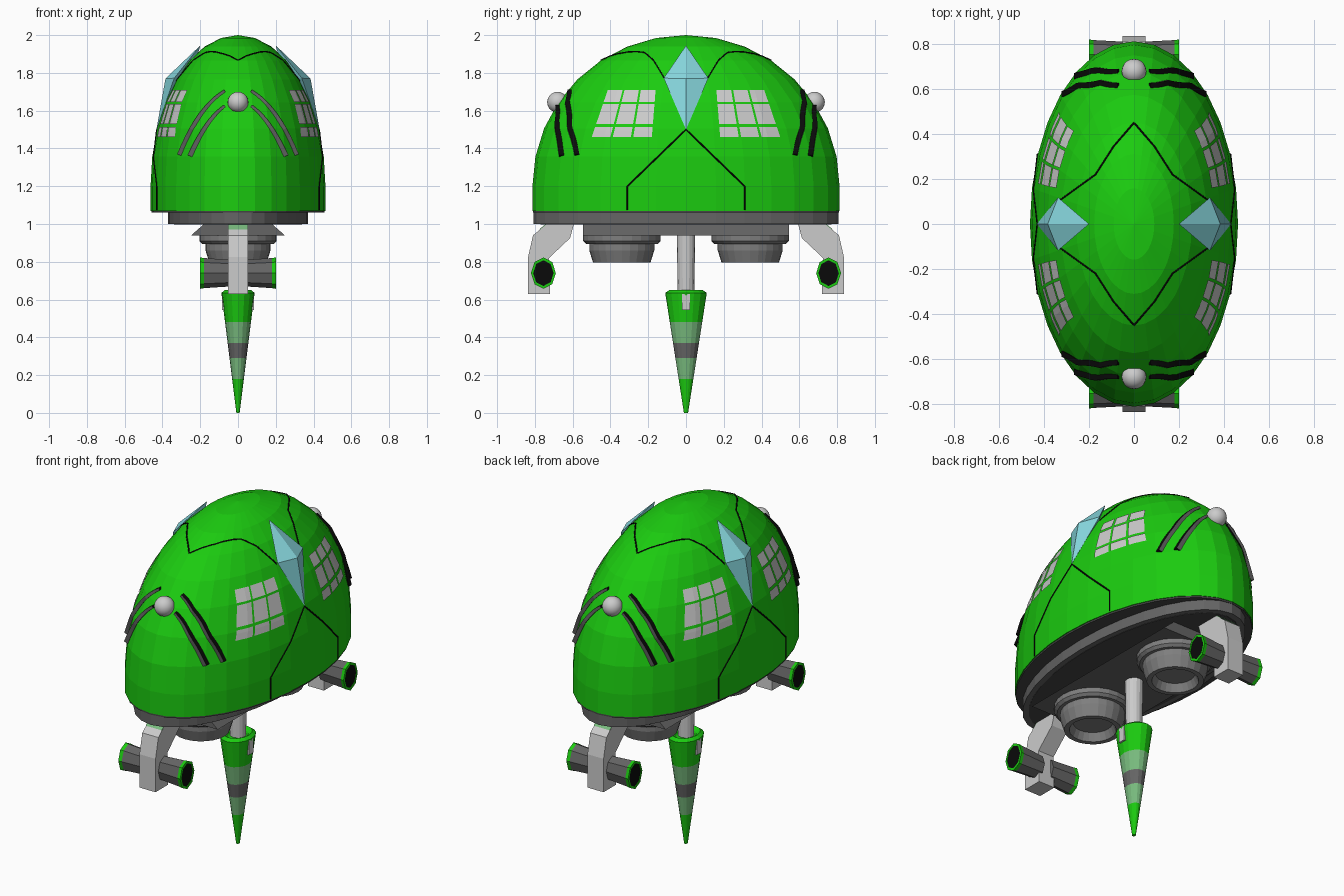
import bpy, bmesh, math
from mathutils import Vector
from mathutils.bvhtree import BVHTree

if "Cube" in bpy.data.objects:
    bpy.data.objects.remove(bpy.data.objects["Cube"])


def mat(name, r, g, b):
    m = bpy.data.materials.new(name)
    m.diffuse_color = (r, g, b, 1)
    m.use_nodes = True
    m.node_tree.nodes["Principled BSDF"].inputs["Base Color"].default_value = m.diffuse_color
    return m


GREEN = mat("green", .011, .6, .005)
PALE = mat("pale_green", .19, .5, .21)
BLUE = mat("glass_blue", .25, .7, .75)
BLACK = mat("black", .003, .003, .003)
SHADOW = mat("underside_grey", .06, .06, .06)
DARK = mat("dark_grey", .13, .13, .13)
MID = mat("mid_grey", .21, .21, .21)
LIGHT = mat("light_grey", .62, .62, .62)


def make(name, verts, faces, material):
    bm = bmesh.new()
    vs = [bm.verts.new(v) for v in verts]
    for f in faces:
        bm.faces.new([vs[i] for i in f])
    bmesh.ops.remove_doubles(bm, verts=bm.verts, dist=1e-5)
    bmesh.ops.recalc_face_normals(bm, faces=bm.faces)
    me = bpy.data.meshes.new(name)
    bm.to_mesh(me)
    bm.free()
    me.materials.append(material)
    ob = bpy.data.objects.new(name, me)
    bpy.context.collection.objects.link(ob)
    return ob


def lathe(name, profile, n, material, sx=1, sy=1, loc=(0, 0, 0), along_x=False):
    """Revolve (radius, height) pairs into an elliptical solid."""
    verts = []
    for r, h in profile:
        for i in range(n):
            a = 2 * math.pi * i / n
            p = (r * sx * math.cos(a), r * sy * math.sin(a), h)
            if along_x:
                p = (p[2], p[1], p[0])
            verts.append(Vector(p) + Vector(loc))
    faces = [(k * n + i, k * n + (i + 1) % n, (k + 1) * n + (i + 1) % n, (k + 1) * n + i)
             for k in range(len(profile) - 1) for i in range(n)]
    if profile[0][0] > 0:
        faces.append(tuple(range(n)))
    if profile[-1][0] > 0:
        faces.append(tuple(range((len(profile) - 1) * n, len(profile) * n)))
    return make(name, verts, faces, material)


def prism(name, pts, axis, half, material):
    """Extrude a 2D outline symmetrically along x (y,z points) or y (x,z points)."""
    n = len(pts)
    verts = [(s * half, a, b) if axis == 'x' else (a, s * half, b)
             for s in (-1, 1) for a, b in pts]
    faces = [tuple(range(n)), tuple(range(n, 2 * n))]
    faces += [(i, (i + 1) % n, n + (i + 1) % n, n + i) for i in range(n)]
    return make(name, verts, faces, material)


# Dome shell: half ellipsoid on a short straight skirt
dome = [(1, 1.07)]
dome += [(math.cos(math.radians(11.25 * i)), 1.2 + .8 * math.sin(math.radians(11.25 * i)))
         for i in range(8)] + [(0, 2.0)]
shell = lathe("dome_shell", dome, 32, GREEN, .463, .813)
tree = BVHTree.FromPolygons([v.co for v in shell.data.vertices],
                            [p.vertices for p in shell.data.polygons])


def on_shell(a, b, view, lift=.004):
    """Project view-plane coordinates onto the shell; view is +x, -x, +y, -y or +z."""
    s = -1 if view[0] == '-' else 1
    k = 'xyz'.index(view[1])
    o = [a, b]
    o.insert(k, 3 * s)
    d = Vector((0, 0, 0))
    d[k] = -s
    hit, normal, _, _ = tree.ray_cast(Vector(o), d)
    return hit + normal * lift


def line(name, pts, view):
    """Thin seam drawn on the shell through view-plane points."""
    c = bpy.data.curves.new(name, 'CURVE')
    c.dimensions = '3D'
    c.bevel_depth, c.bevel_resolution = .004, 0
    path = []
    for (a, b), (e, f) in zip(pts, pts[1:]):
        path += [on_shell(a + (e - a) * t / 12, b + (f - b) * t / 12, view, .001)
                 for t in range(13)]
    sp = c.splines.new('POLY')
    sp.points.add(len(path) - 1)
    for p, co in zip(sp.points, path):
        p.co = (*co, 1)
    c.materials.append(BLACK)
    bpy.context.collection.objects.link(bpy.data.objects.new(name, c))


# Side seams, roof seams, gems and windows
for side, sx in (("right", 1), ("left", -1)):
    view = '+x' if sx > 0 else '-x'
    line(side + "_door_seam", [(-.31, 1.075), (-.31, 1.2), (0, 1.5), (.31, 1.2), (.31, 1.075)], view)
    for sy in (-1, 1):
        line(side + "_roof_seam", [(0, sy * .45), (sx * .09, sy * .345), (sx * .17, sy * .22),
                                   (sx * .325, sy * .108)], '+z')
    gem = [(.2, 0, 1.945), (.338, -.118, 1.772), (.432, 0, 1.5), (.338, .118, 1.772),
           (.384, 0, 1.77), (.25, 0, 1.75)]
    make(side + "_gem", [(sx * x, y, z) for x, y, z in gem],
         [(i, (i + 1) % 4, k) for i in range(4) for k in (4, 5)], BLUE)

    # Nine panes per window, narrower towards the top
    for sy in (-1, 1):
        verts, faces, m = [], [], 4
        for u0, u1 in ((0, .31), (.35, .65), (.69, 1)):
            for v0, v1 in ((0, .21), (.27, .7), (.745, 1)):
                base = len(verts)
                for j in range(m):
                    for i in range(m):
                        u = u0 + (u1 - u0) * i / (m - 1)
                        v = v0 + (v1 - v0) * j / (m - 1)
                        inner, outer = .18 - .02 * v, .497 - .085 * v
                        verts.append(on_shell(sy * (inner + (outer - inner) * u),
                                              1.46 + .248 * v, view, .005))
                faces += [(base + j * m + i, base + j * m + i + 1,
                           base + (j + 1) * m + i + 1, base + (j + 1) * m + i)
                          for j in range(m - 1) for i in range(m - 1)]
        panes = make(side + "_window", verts, faces, LIGHT)
        for p in panes.data.polygons:
            if p.normal.x * sx < 0:
                p.flip()

# Curved raised stripes with black edges, and a lamp, on each end
for end, sy in (("front", -1), ("back", 1)):
    view = '-y' if sy < 0 else '+y'
    for sx in (-1, 1):
        for a, b, c in (((.07, 1.705), (.21, 1.62), (.31, 1.365)),
                        ((.07, 1.625), (.165, 1.56), (.255, 1.36))):
            verts, n = [], 10
            for i in range(n + 1):
                t = i / n
                x, z = (a[k] * (1 - t) ** 2 + 2 * b[k] * t * (1 - t) + c[k] * t * t for k in (0, 1))
                d = Vector([2 * (1 - t) * (b[k] - a[k]) + 2 * t * (c[k] - b[k]) for k in (0, 1)])
                d.normalize()
                w = .012 * (.6 + .5 * t)
                y = on_shell(sx * x, z, view).y
                for s in (-1, 1):
                    for depth in (.012, -.014):
                        verts.append((sx * (x - d.y * s * w), y + sy * depth, z + d.x * s * w))
            faces = [(0, 1, 3, 2), (4 * n, 4 * n + 1, 4 * n + 3, 4 * n + 2)]
            for i in range(0, 4 * n, 4):
                faces += [(i + p, i + q, i + q + 4, i + p + 4)
                          for p, q in ((0, 1), (1, 3), (3, 2), (2, 0))]
            stripe = make(end + "_stripe", verts, faces, DARK)
            stripe.data.materials.append(BLACK)
            for p in stripe.data.polygons:
                p.material_index = 0 if p.normal.y * sy > .4 else 1
    lamp = [(.055 * math.sin(math.pi * i / 10), -.055 * math.cos(math.pi * i / 10)) for i in range(11)]
    lamp[0], lamp[-1] = (0, -.055), (0, .055)
    ball = lathe(end + "_lamp", lamp, 20, LIGHT, loc=(0, sy * .68, 1.645))
    ball.data.polygons.foreach_set("use_smooth", [True] * len(ball.data.polygons))

# Base rim, dark underside, belly plate
lathe("base_lip", [(1, 1.06), (1, 1.0705)], 32, SHADOW, .458, .81)
lathe("base_rim", [(1, 1.0), (1, 1.062)], 32, DARK, .37, .808)
lathe("underside", [(1, .998), (1, 1.01)], 32, SHADOW, .34, .77)
prism("belly_plate", [(-.18, 1.0), (.18, 1.0), (.25, .938), (-.25, .938)], 'y', .545, DARK)

# Thruster cups, hollow underneath
for end, sy in (("front", -1), ("back", 1)):
    lathe(end + "_thruster", [(.205, .95), (.205, .91), (.19, .895), (.172, .895), (.172, .86),
                              (.152, .795), (.125, .795), (.105, .84), (0, .84)],
          24, MID, loc=(0, sy * .34, 0))

# Gun arms with paired barrels
arm = [(.593, 1.0), (.735, 1.0), (.81, .94), (.836, .825), (.836, .63),
       (.72, .63), (.725, .82), (.614, .925)]
for end, sy in (("front", -1), ("back", 1)):
    prism(end + "_gun_arm", [(sy * y, z) for y, z in arm], 'x', .052, LIGHT)
    prism(end + "_arm_cap", [(sy * y, z) for y, z in ((.62, 1.003), (.738, 1.003), (.779, .97), (.62, .97))],
          'x', .0515, PALE)
    for sx in (-1, 1):
        def barrel(part, prof, m):
            lathe(end + part, [(r, sx * h) for r, h in prof], 8, m, .083, .066,
                  (0, sy * .755, .74), True)
        barrel("_barrel", [(.84, .03), (.96, .18)], DARK)
        barrel("_muzzle_ring", [(.96, .18), (1, .2), (.82, .2), (.82, .185)], GREEN)
        barrel("_muzzle_bore", [(.83, .18), (.83, .197)], BLACK)

# Drill: post, banded cone, side clips
lathe("drill_post", [(.043, .6), (.049, .95)], 16, LIGHT)
bands = [(0, .18, GREEN), (.18, .29, PALE), (.29, .37, DARK), (.37, .48, PALE), (.48, .635, GREEN)]
for lo, hi, m in bands:
    lathe("drill_band", [(.1 + .9 * h / .635, h) for h in (lo, hi)], 16, m, .088, .11)
lathe("drill_top", [(1, .635), (.8, .65), (.5, .63)], 16, GREEN, .088, .11)
for sx in (-1, 1):
    clip = prism("drill_clip", [(-.02, .545), (.02, .545), (.02, .63), (-.02, .63)], 'x', .02, LIGHT)
    clip.location.x = sx * .066
